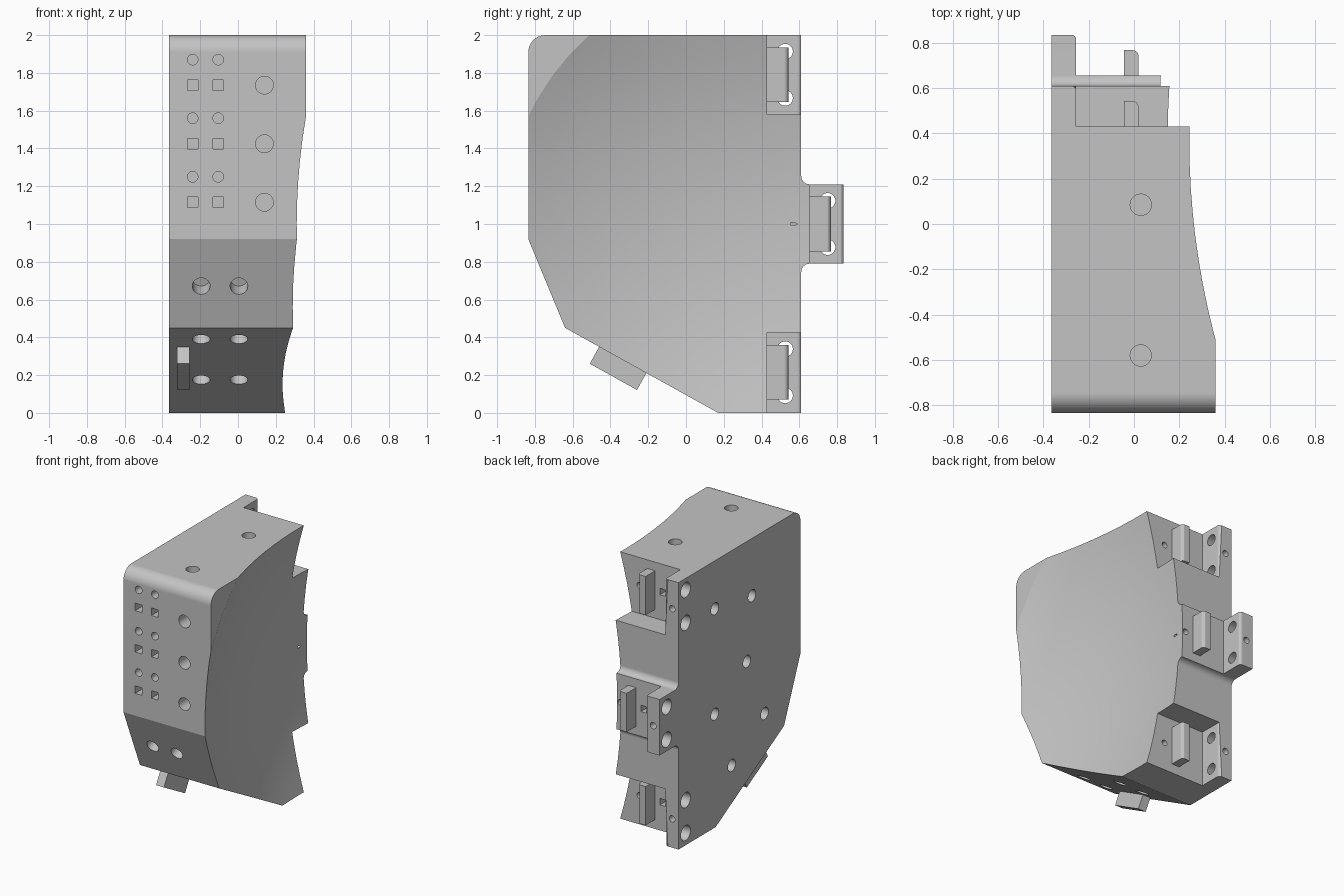
import bpy, bmesh
from math import cos, sin, radians
from mathutils import Vector, Matrix

cube = bpy.data.objects.get("Cube")
if cube:
    bpy.data.objects.remove(cube, do_unlink=True)

grey = bpy.data.materials.new("plain_grey")
grey.use_nodes = True
grey.diffuse_color = (0.55, 0.55, 0.55, 1)
grey.node_tree.nodes["Principled BSDF"].inputs["Base Color"].default_value = (0.55, 0.55, 0.55, 1)

LEFT, PLATE, RIGHT = -0.365, -0.255, 0.36      # x of outer side, plate inside, far side
MOUNTS = [(0.43, 1.79), (0.655, 1.0), (0.43, 0.215)]   # notch back y, centre z
SLOPE = Vector((0, -0.486, -0.874))            # normal of the lower front slope


def make_object(name, bm):
    bmesh.ops.recalc_face_normals(bm, faces=bm.faces)
    mesh = bpy.data.meshes.new(name)
    bm.to_mesh(mesh)
    bm.free()
    mesh.materials.append(grey)
    obj = bpy.data.objects.new(name, mesh)
    bpy.context.collection.objects.link(obj)
    return obj


def add_box(bm, low, high):
    low, high = Vector(low), Vector(high)
    size = high - low
    matrix = Matrix.Translation((low + high) / 2) @ Matrix.Diagonal((*size, 1))
    return bmesh.ops.create_cube(bm, size=1, matrix=matrix)["verts"]


def add_hole(bm, mouth, inward, radius, depth, end_radius=None):
    inward = Vector(inward).normalized()
    lip = 0.01
    centre = Vector(mouth) + inward * (depth - lip) / 2
    matrix = Matrix.Translation(centre) @ inward.to_track_quat("Z", "Y").to_matrix().to_4x4()
    bmesh.ops.create_cone(bm, cap_ends=True, segments=28, radius1=radius,
                          radius2=end_radius or radius, depth=depth + lip, matrix=matrix)


def select_only(obj):
    bpy.ops.object.select_all(action="DESELECT")
    obj.select_set(True)
    bpy.context.view_layer.objects.active = obj


def cut(obj, bm):
    cutter = make_object("cutter", bm)
    cutter.hide_render = True
    mod = obj.modifiers.new("cut", "BOOLEAN")
    mod.operation = "DIFFERENCE"
    mod.solver = "EXACT"
    mod.object = cutter
    select_only(obj)
    bpy.ops.object.modifier_apply(modifier=mod.name)
    bpy.data.objects.remove(cutter, do_unlink=True)


def round_edges(bm, rule, radius):
    edges = [e for e in bm.edges if all(rule(v.co) for v in e.verts)]
    if edges:
        bmesh.ops.bevel(bm, geom=edges, offset=radius, segments=4, profile=0.5, affect="EDGES")


def smooth(obj):
    select_only(obj)
    bpy.ops.object.shade_smooth_by_angle(angle=radians(20))
    mod = obj.modifiers.new("even_normals", "WEIGHTED_NORMAL")
    mod.keep_sharp = True


def arc(y, z, r, start, end, steps=8):
    angles = [radians(start + (end - start) * i / steps) for i in range(steps + 1)]
    return [(y + r * cos(a), z + r * sin(a)) for a in angles]


# Main body: side profile extruded across x
profile = ([(0.17, 0), (0.61, 0)] + arc(0.655, 0.745, 0.045, 180, 90)
           + [(0.835, 0.79), (0.835, 1.21)] + arc(0.655, 1.255, 0.045, 270, 180)
           + [(0.61, 2)] + arc(-0.745, 1.91, 0.09, 90, 180)
           + [(-0.835, 0.92), (-0.64, 0.45)])
bm = bmesh.new()
face = bm.faces.new([bm.verts.new((LEFT, y, z)) for y, z in profile])
extruded = bmesh.ops.extrude_face_region(bm, geom=[face])["geom"]
bmesh.ops.translate(bm, vec=(RIGHT - LEFT, 0, 0),
                    verts=[g for g in extruded if isinstance(g, bmesh.types.BMVert)])
body = make_object("body", bm)

# Hollow the far side with a large sphere
bm = bmesh.new()
bmesh.ops.create_uvsphere(bm, u_segments=200, v_segments=100, radius=3.55,
                          matrix=Matrix.Translation((3.65, 0.37, 1.0)))
cut(body, bm)

# Notches that leave thin mounting plates
bm = bmesh.new()
for y, z in MOUNTS:
    low = z - 0.21 if z > 0.5 else -0.1
    high = z + 0.21 if z < 1.5 else 2.1
    if z == 1.0:
        low, high = 0.75, 1.25
    add_box(bm, (PLATE, y, low), (0.6, y + 0.3, high))
cut(body, bm)

# Soften the outer corner of each plate
bm = bmesh.new()
bm.from_mesh(body.data)
round_edges(bm, lambda c: abs(c.x - PLATE) < 0.002
            and (abs(c.y - 0.835) < 0.002 or
                 (abs(c.y - 0.61) < 0.002 and not 0.5 < c.z < 1.5)), 0.022)
bm.to_mesh(body.data)
bm.free()

# All holes
bm = bmesh.new()
for row in range(3):
    z = 1.87 - 0.31 * row
    for x in (-0.24, -0.105):
        add_hole(bm, (x, -0.835, z), (0, 1, 0), 0.028, 0.2)
        add_box(bm, (x - 0.028, -0.85, z - 0.163), (x + 0.028, -0.635, z - 0.107))
    add_hole(bm, (0.14, -0.835, z - 0.135), (0, 1, 0), 0.047, 0.12)
for x in (-0.195, 0.005):
    add_hole(bm, (x, -0.734, 0.67), (0, 0.927, 0.375), 0.047, 0.12)
    for y, z in ((-0.532, 0.39), (-0.145, 0.175)):
        add_hole(bm, (x, y, z), -SLOPE, 0.047, 0.12)
for y in (0.085, -0.58):
    add_hole(bm, (0.03, y, 2), (0, 0, -1), 0.047, 0.12)
for y, z in ((0.18, 1.64), (-0.26, 1.57), (-0.2, 1.1), (0.18, 0.85), (-0.41, 0.63), (-0.02, 0.39)):
    add_hole(bm, (LEFT, y, z), (1, 0, 0), 0.045, 0.12)
for y, z in MOUNTS:
    for dz in (-0.123, 0.123):
        add_hole(bm, (LEFT, y + 0.095, z + dz), (1, 0, 0), 0.058, 0.13, 0.038)
    add_hole(bm, (-0.312, y + 0.18, z), (0, -1, 0), 0.024, 0.1)
    add_hole(bm, (0.085, y, z), (0, -1, 0), 0.022, 0.1)
    add_box(bm, (-0.13, y - 0.1, z - 0.024), (-0.085, y + 0.01, z + 0.024))
cut(body, bm)
smooth(body)

# Upright pins in the notches
for i, (y, z) in enumerate(MOUNTS):
    bm = bmesh.new()
    add_box(bm, (-0.045, y - 0.01, z - 0.145), (0.02, y + 0.112, z + 0.145))
    round_edges(bm, lambda c: c.x > 0 and c.y > y + 0.1, 0.025)
    smooth(make_object(f"mount_pin_{i + 1}", bm))

# Block standing out of the lower slope
bm = bmesh.new()
add_box(bm, (-0.0325, -0.143, -0.02), (0.0325, 0.143, 0.102))
along = Vector((0, 0.874, -0.486))
turn = Matrix((SLOPE.cross(along) * -1, along, SLOPE)).transposed().to_4x4()
bmesh.ops.transform(bm, matrix=Matrix.Translation((-0.29, -0.335, 0.28)) @ turn, verts=bm.verts)
make_object("lower_block", bm)
